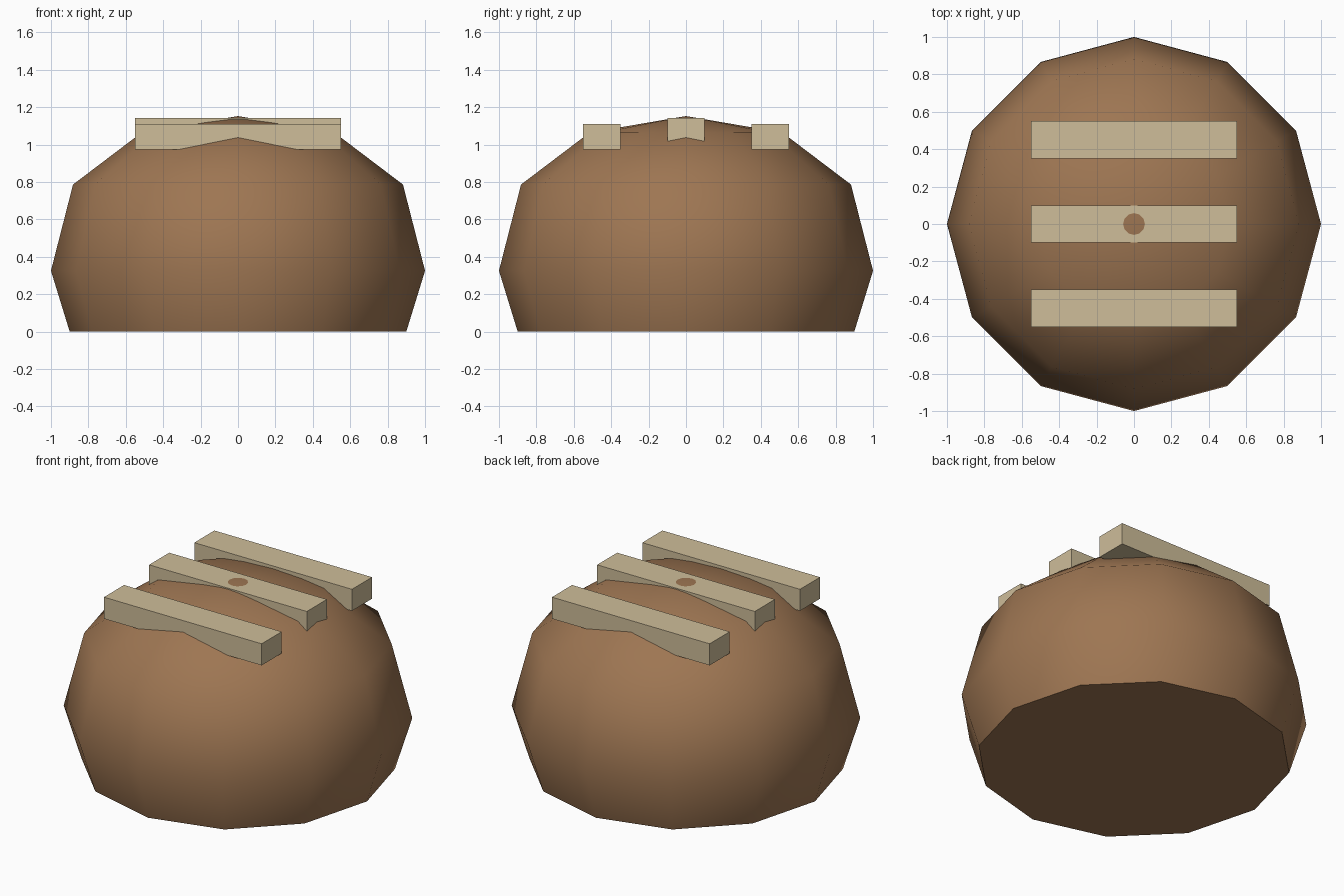
import bpy, bmesh, math

SIDES = 12

cube = bpy.data.objects.get("Cube")
if cube:
    bpy.data.objects.remove(cube, do_unlink=True)


def material(name, rgb):
    mat = bpy.data.materials.new(name)
    mat.use_nodes = True
    colour = (*rgb, 1)
    mat.diffuse_color = colour
    mat.node_tree.nodes["Principled BSDF"].inputs["Base Color"].default_value = colour
    return mat


def add_object(name, bm, mat):
    bmesh.ops.recalc_face_normals(bm, faces=bm.faces)
    mesh = bpy.data.meshes.new(name)
    bm.to_mesh(mesh)
    bm.free()
    mesh.materials.append(mat)
    obj = bpy.data.objects.new(name, mesh)
    bpy.context.collection.objects.link(obj)
    return obj


crust = material("brown crust", (0.34, 0.18, 0.085))
cream = material("pale cream", (0.62, 0.51, 0.32))

# Domed loaf: rings of (radius, height), flat base and pointed crown
bm = bmesh.new()
rings = []
for radius, z in [(0.9, 0), (1, 0.325), (0.882, 0.786), (0.515, 1.064)]:
    angles = [math.tau * i / SIDES for i in range(SIDES)]
    rings.append([bm.verts.new((radius * math.cos(a), radius * math.sin(a), z)) for a in angles])
apex = bm.verts.new((0, 0, 1.152))
bm.faces.new(rings[0][::-1])
for i in range(SIDES):
    j = (i + 1) % SIDES
    for low, high in zip(rings, rings[1:]):
        bm.faces.new((low[i], low[j], high[j], high[i]))
    bm.faces.new((rings[-1][i], rings[-1][j], apex))
loaf = add_object("loaf", bm, crust)
bpy.context.view_layer.objects.active = loaf
loaf.select_set(True)
bpy.ops.object.shade_smooth_by_angle(angle=math.radians(60))

# Three flat-shaded strips across the crown
for name, y, bottom, top in [("front_strip", -0.45, 0.974, 1.11),
                             ("middle_strip", 0, 1.008, 1.142),
                             ("back_strip", 0.45, 0.974, 1.11)]:
    bm = bmesh.new()
    bmesh.ops.create_cube(bm, size=1)
    bmesh.ops.scale(bm, vec=(1.1, 0.2, top - bottom), verts=bm.verts)
    bmesh.ops.translate(bm, vec=(0, y, (top + bottom) / 2), verts=bm.verts)
    add_object(name, bm, cream)
